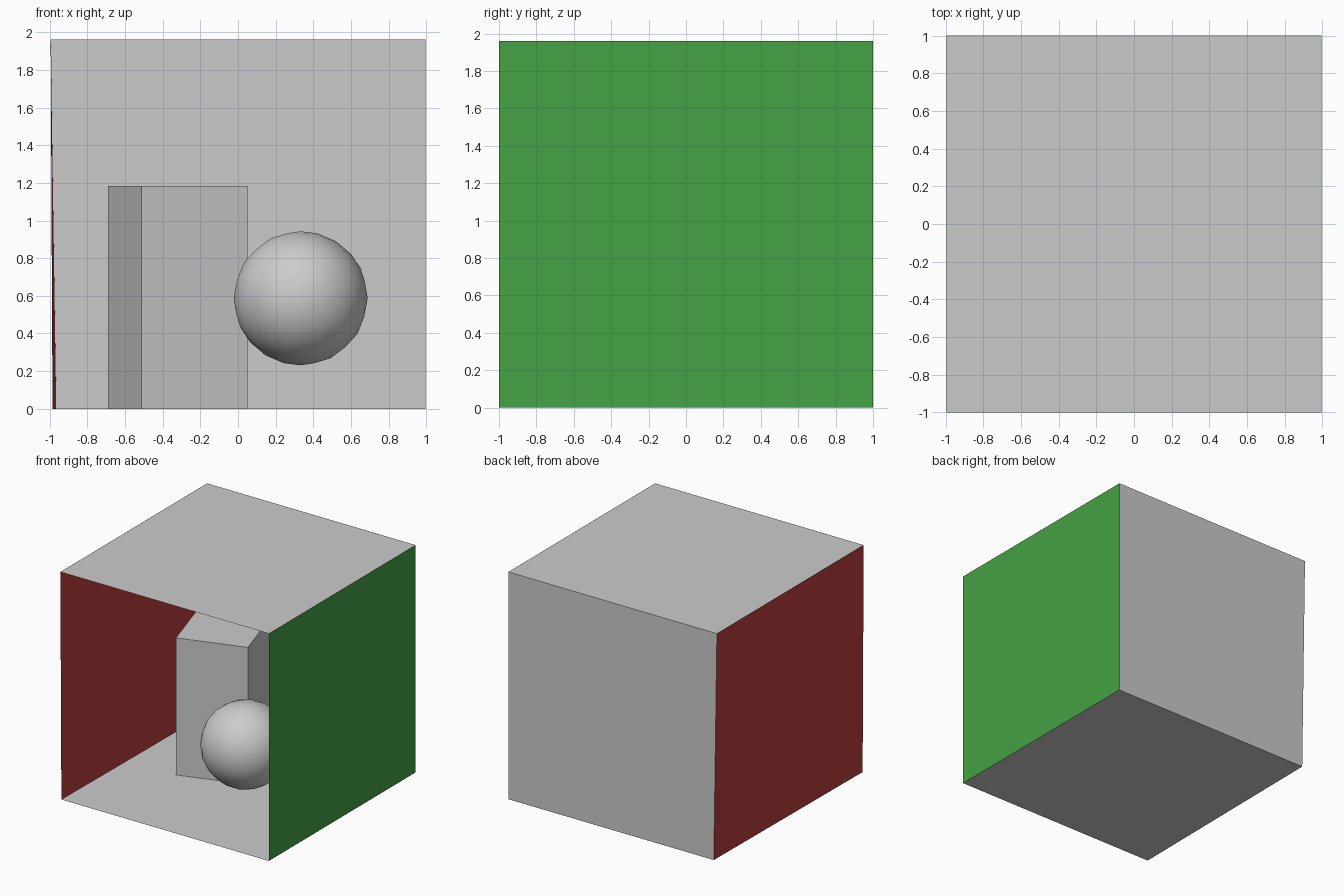
import bpy, bmesh

if "Cube" in bpy.data.objects:
    bpy.data.objects.remove(bpy.data.objects["Cube"])

S = 2 / 2.03  # room units to model units


def place(x, y, z):
    return ((x + 0.01) * S, (y - 0.025) * S, z * S)


def material(name, color):
    mat = bpy.data.materials.new(name)
    mat.diffuse_color = color
    mat.use_nodes = True
    mat.node_tree.nodes["Principled BSDF"].inputs["Base Color"].default_value = mat.diffuse_color
    return mat


def build(name, bm, mat=None):
    mesh = bpy.data.meshes.new(name)
    bm.to_mesh(mesh)
    bm.free()
    obj = bpy.data.objects.new(name, mesh)
    bpy.context.collection.objects.link(obj)
    if mat:
        mesh.materials.append(mat)
    return obj


def panel(name, corners, mat=None):
    bm = bmesh.new()
    bm.faces.new([bm.verts.new(place(*c)) for c in corners])
    return build(name, bm, mat)


red = material("red", (0.50, 0.05, 0.05, 1))
green = material("green", (0.06, 0.36, 0.06, 1))

# Room corners: front/back, left/right, floor/ceiling (left side slightly askew)
F, B, H = -0.99, 1.04, 1.99
fl0, fr0, br0, bl0 = (-1.01, F, 0), (1, F, 0), (1, B, 0), (-0.99, B, 0)
fl1, fr1, br1, bl1 = (-1.02, F, H), (1, F, H), (1, B, H), (-1.02, B, H)

# Thin room shell, open at the front, normals facing inward
panel("floor", [fl0, fr0, br0, bl0])
panel("ceiling", [fl1, bl1, br1, fr1])
panel("back_wall", [bl0, br0, br1, bl1])
panel("right_wall", [br0, fr0, fr1, br1], green)
panel("left_wall", [fl0, bl0, bl1, fl1], red)

# Lamp panel just under the ceiling
panel("ceiling_lamp", [(-0.23, -0.16, 1.98), (-0.23, 0.22, 1.98),
                       (0.24, 0.22, 1.98), (0.24, -0.16, 1.98)])

# Tall block, turned on the floor
bm = bmesh.new()
plan = [(-0.53, -0.09), (0.04, 0.09), (-0.14, 0.67), (-0.71, 0.49)]
base = bm.faces.new([bm.verts.new(place(x, y, 0)) for x, y in plan])
top = bmesh.ops.extrude_face_region(bm, geom=[base], use_keep_orig=True)["geom"]
bmesh.ops.translate(bm, vec=(0, 0, 1.2 * S),
                    verts=[g for g in top if isinstance(g, bmesh.types.BMVert)])
bmesh.ops.recalc_face_normals(bm, faces=bm.faces)
build("tall_block", bm)

# Floating ball
bm = bmesh.new()
bmesh.ops.create_icosphere(bm, subdivisions=3, radius=0.356)
bmesh.ops.translate(bm, vec=(0.333, -0.37, 0.587), verts=bm.verts)
for f in bm.faces:
    f.smooth = True
build("ball", bm)
